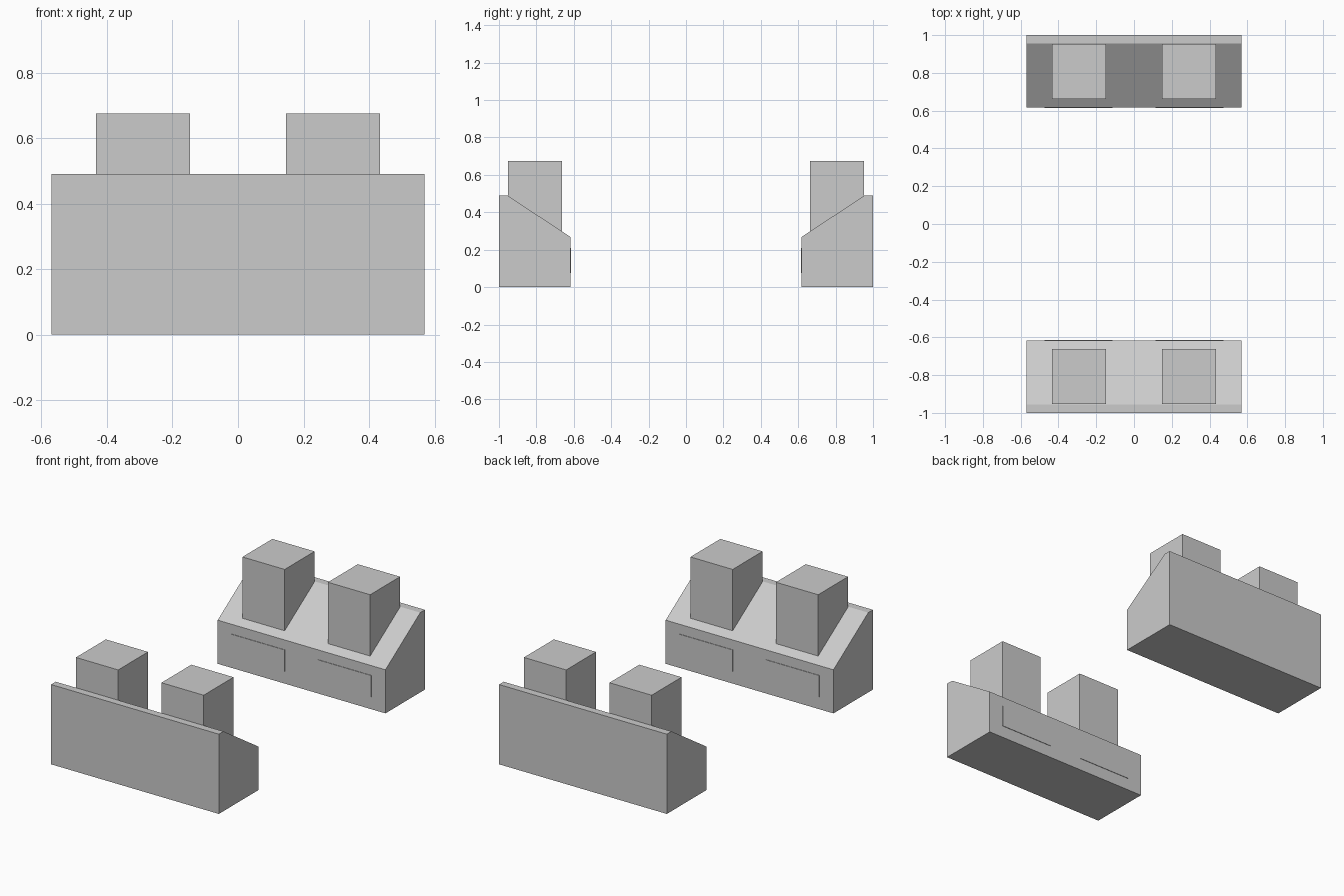
import bpy, bmesh

if "Cube" in bpy.data.objects:
    bpy.data.objects.remove(bpy.data.objects["Cube"])


def extrude_profile(name, profile, x0, x1, side):
    """Extrude a (y, z) profile along x; side=-1 mirrors it to the front."""
    bm = bmesh.new()
    face = bm.faces.new([bm.verts.new((x0, side * y, z)) for y, z in profile])
    ext = bmesh.ops.extrude_face_region(bm, geom=[face])
    verts = [v for v in ext["geom"] if isinstance(v, bmesh.types.BMVert)]
    bmesh.ops.translate(bm, verts=verts, vec=(x1 - x0, 0, 0))
    bmesh.ops.recalc_face_normals(bm, faces=bm.faces)
    mesh = bpy.data.meshes.new(name)
    bm.to_mesh(mesh)
    bm.free()
    obj = bpy.data.objects.new(name, mesh)
    bpy.context.collection.objects.link(obj)
    return obj


DESK = [(1, 0), (1, 0.49), (0.955, 0.49), (0.617, 0.268), (0.617, 0)]
MONITOR = [(0.953, 0.675), (0.953, 0.47), (0.663, 0.28), (0.663, 0.675)]
PANEL = [(0.625, 0.075), (0.625, 0.208), (0.614, 0.208), (0.614, 0.075)]

for side, row in ((-1, "front"), (1, "back")):
    # Sloped desk body
    extrude_profile(f"{row}_desk", DESK, -0.57, 0.57, side)
    for sx, lr in ((-1, "left"), (1, "right")):
        # Monitor block standing on the slope
        extrude_profile(f"{row}_{lr}_monitor", MONITOR, sx * 0.147, sx * 0.434, side)
        # Thin raised panel on the inner face
        extrude_profile(f"{row}_{lr}_panel", PANEL, sx * 0.113, sx * 0.474, side)
